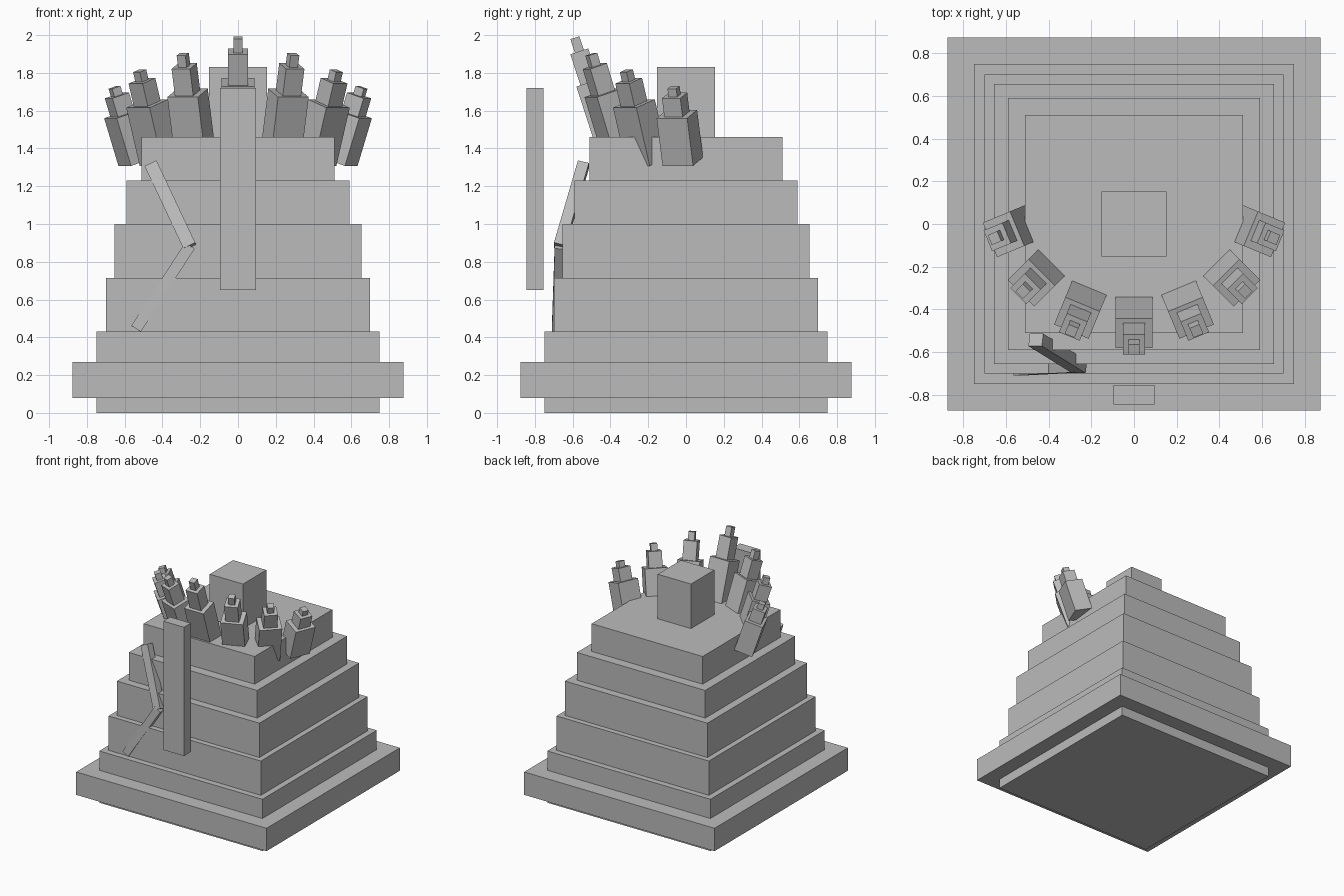
import bpy
import bmesh
import math
from mathutils import Matrix, Vector

if "Cube" in bpy.data.objects:
    bpy.data.objects.remove(bpy.data.objects["Cube"])

stone = bpy.data.materials.new("grey_stone")
stone.diffuse_color = (0.5, 0.5, 0.5, 1)
stone.use_nodes = True
stone.node_tree.nodes["Principled BSDF"].inputs["Base Color"].default_value = stone.diffuse_color


def box(name, size, matrix):
    """Box of the given size, placed by a matrix."""
    bm = bmesh.new()
    bmesh.ops.create_cube(bm, size=1, matrix=matrix @ Matrix.Diagonal((*size, 1)))
    mesh = bpy.data.meshes.new(name)
    bm.to_mesh(mesh)
    bm.free()
    mesh.materials.append(stone)
    obj = bpy.data.objects.new(name, mesh)
    bpy.context.collection.objects.link(obj)
    return obj


def slab(name, half_x, half_y, z0, z1, y=0):
    """Upright box between two heights."""
    return box(name, (2 * half_x, 2 * half_y, z1 - z0),
               Matrix.Translation((0, y, (z0 + z1) / 2)))


def beam(name, start, end, width, depth):
    """Slanted beam between two points, its front facing -y."""
    a, b = Vector(start), Vector(end)
    along = (b - a).normalized()
    side = along.cross(Vector((0, 1, 0))).normalized()
    back = along.cross(side)
    turn = Matrix((side, back, along)).transposed().to_4x4()
    return box(name, (width, depth, (b - a).length),
               Matrix.Translation((a + b) / 2) @ turn)


# Stepped body
tiers = [(0.75, 0, 0.08), (0.875, 0.08, 0.27), (0.75, 0.27, 0.43),
         (0.70, 0.43, 0.715), (0.655, 0.715, 1.0), (0.59, 1.0, 1.23),
         (0.51, 1.23, 1.46)]
for i, (half, z0, z1) in enumerate(tiers):
    slab(f"tier_{i + 1}", half, half, z0, z1)

# Block on the roof and upright plank in front
slab("roof_block", 0.153, 0.153, 1.46, 1.83)
slab("front_plank", 0.095, 0.045, 0.65, 1.72, y=-0.80)

# Bent arm on the front left
beam("arm_lower", (-0.54, -0.68, 0.445), (-0.255, -0.665, 0.885), 0.06, 0.06)
beam("arm_upper", (-0.255, -0.67, 0.88), (-0.46, -0.543, 1.315), 0.07, 0.06)

# Fan of spires, each leaning outward and shorter toward the sides
sections = [("base", 0.175, 0.145, 0, 0.64), ("middle", 0.105, 0.10, 0.64, 0.89),
            ("tip", 0.05, 0.05, 0.89, 1)]
for k in range(-3, 4):
    length = 0.69 - 0.092 * abs(k)
    angle = math.radians(22.5 * k)
    place = (Matrix.Translation((0, 0.205, 1.33))
             @ Matrix.Rotation(angle, 4, 'Z')
             @ Matrix.Translation((0, -0.58, 0))
             @ Matrix.Rotation(math.radians(18), 4, 'X'))
    for part, w, d, s0, s1 in sections:
        box(f"spire_{k + 4}_{part}", (w, d, (s1 - s0) * length),
            place @ Matrix.Translation((0, 0, (s0 + s1) / 2 * length)))
